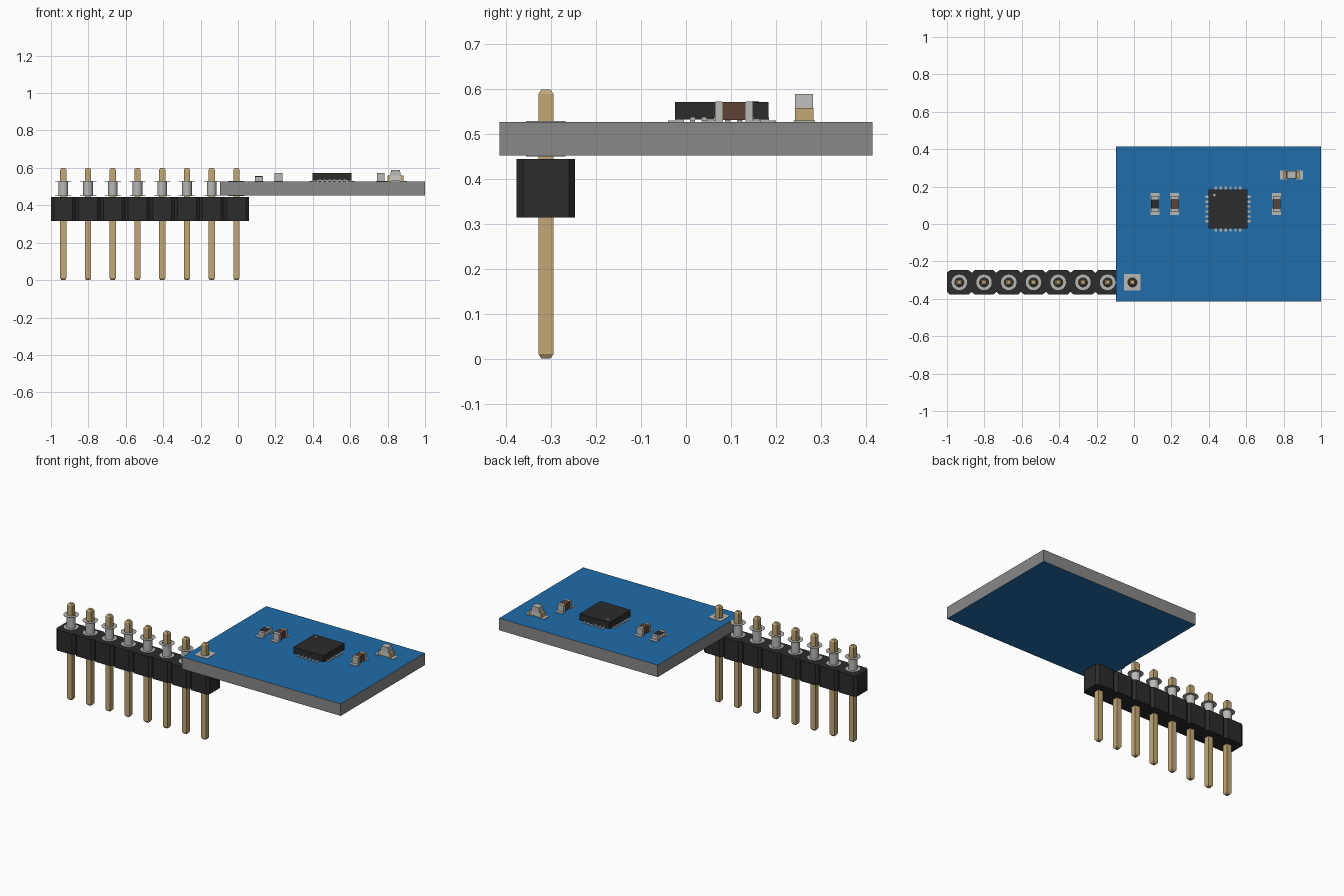
import bpy, bmesh, math
from mathutils import Matrix

if "Cube" in bpy.data.objects:
    bpy.data.objects.remove(bpy.data.objects["Cube"])


def mat(name, r, g, b):
    m = bpy.data.materials.new(name)
    m.diffuse_color = (r, g, b, 1)
    m.use_nodes = True
    m.node_tree.nodes["Principled BSDF"].inputs["Base Color"].default_value = m.diffuse_color
    return m


BLUE = mat("blue solder mask", 0.014, 0.155, 0.40)
GREY = mat("grey board edge", 0.25, 0.25, 0.25)
BLACK = mat("black plastic", 0.025, 0.025, 0.025)
GOLD = mat("gold pin", 0.54, 0.39, 0.18)
TIN = mat("tin metal", 0.48, 0.48, 0.46)
BROWN = mat("brown ceramic", 0.11, 0.055, 0.035)
WHITE = mat("pale ceramic", 0.60, 0.60, 0.58)


def finish(bm, name, *mats):
    bmesh.ops.recalc_face_normals(bm, faces=bm.faces)
    me = bpy.data.meshes.new(name)
    bm.to_mesh(me)
    bm.free()
    for m in mats:
        me.materials.append(m)
    ob = bpy.data.objects.new(name, me)
    bpy.context.collection.objects.link(ob)
    return ob


def add_box(bm, x0, x1, y0, y1, z0, z1):
    mx = Matrix.Translation(((x0 + x1) / 2, (y0 + y1) / 2, (z0 + z1) / 2))
    mx = mx @ Matrix.Diagonal((x1 - x0, y1 - y0, z1 - z0, 1))
    return bmesh.ops.create_cube(bm, size=1, matrix=mx)["verts"]


def boxes(name, m, *dims):
    bm = bmesh.new()
    for d in dims:
        add_box(bm, *d)
    return finish(bm, name, m)


def smooth(ob):
    bpy.ops.object.select_all(action='DESELECT')
    ob.select_set(True)
    bpy.context.view_layer.objects.active = ob
    bpy.ops.object.shade_smooth_by_angle(angle=math.radians(35))


PITCH, X0, PY = 0.1322, -0.934, -0.312
PINS = [X0 + i * PITCH for i in range(8)]
ZB, ZT = 0.452, 0.527          # board bottom and top

# Circuit board: blue faces, grey edges, one drilled hole
board = boxes("circuit_board", BLUE, (-0.095, 1, -0.415, 0.415, ZB, ZT))
board.data.materials.append(GREY)
for p in board.data.polygons:
    p.material_index = 0 if abs(p.normal.z) > 0.5 else 1
bm = bmesh.new()
bmesh.ops.create_cone(bm, cap_ends=True, segments=24, radius1=0.0258, radius2=0.0258,
                      depth=0.3, matrix=Matrix.Translation((PINS[7], PY, 0.49)))
drill = finish(bm, "drill_cutter", GREY)
drill.hide_render = True
mod = board.modifiers.new("hole", 'BOOLEAN')
mod.object, mod.solver = drill, 'EXACT'
bpy.context.view_layer.objects.active = board
bpy.ops.object.modifier_apply(modifier="hole")
bpy.data.objects.remove(drill)

# Plated holes: hollow barrel with a thin flange at both ends
SEG = 24


def plated_hole(name, x, square):
    bm = bmesh.new()
    prof = [(0.0245, ZB - .002), (0.044, ZB - .002), (0.044, ZB), (0.026, ZB),
            (0.026, ZT), (0.044, ZT), (0.044, ZT + .002), (0.0245, ZT + .002)]
    rings = []
    for r, z in prof:
        ring = []
        for k in range(SEG):
            a = 2 * math.pi * k / SEG
            c, s = math.cos(a), math.sin(a)
            q = r / max(abs(c), abs(s)) if square and r > 0.04 else r
            ring.append(bm.verts.new((x + q * c, PY + q * s, z)))
        rings.append(ring)
    for a, b in zip(rings, rings[1:] + rings[:1]):
        for k in range(SEG):
            n = (k + 1) % SEG
            bm.faces.new((a[k], a[n], b[n], b[k]))
    smooth(finish(bm, name, TIN))


for i, x in enumerate(PINS):
    plated_hole(f"plated_hole_{i + 1}", x, i == 7)

# Header housing: one outline with notched corners between the pins, extruded
bm = bmesh.new()
H, W, CX, CY = PITCH / 2, 0.065, 0.016, 0.014
front = []
for x in PINS:
    front += [(x - H, -W + CY), (x - H + CX, -W), (x + H - CX, -W), (x + H, -W + CY)]
front = [p for j, p in enumerate(front) if j == 0 or j % 4]   # share notch points
outline = front + [(x, -y) for x, y in reversed(front)]
f = bm.faces.new([bm.verts.new((x, PY + y, 0.315)) for x, y in outline])
top = bmesh.ops.extrude_face_region(bm, geom=[f])["geom"]
bmesh.ops.translate(bm, vec=(0, 0, 0.13), verts=[v for v in top if isinstance(v, bmesh.types.BMVert)])
finish(bm, "header_housing", BLACK)

# Square pins with tapered tips
for i, x in enumerate(PINS):
    bm = bmesh.new()
    rings = []
    for r, z in ((0.010, 0), (0.0165, 0.01), (0.0165, 0.59), (0.010, 0.6)):
        rings.append([bm.verts.new((x + sx * r, PY + sy * r, z))
                      for sx, sy in ((-1, -1), (1, -1), (1, 1), (-1, 1))])
    for a, b in zip(rings, rings[1:]):
        for k in range(4):
            bm.faces.new((a[k], a[(k + 1) % 4], b[(k + 1) % 4], b[k]))
    bm.faces.new(rings[0])
    bm.faces.new(rings[-1])
    finish(bm, f"header_pin_{i + 1}", GOLD)

# Chip with leads on four sides
CHX, CHY, HC = 0.503, 0.08, 0.104
boxes("chip_body", BLACK, (CHX - HC, CHX + HC, CHY - HC, CHY + HC, 0.533, 0.572))
leads = []
for k in range(6):
    t = (k - 2.5) * 0.0262
    for s in (-1, 1):
        a, b = sorted((s * (HC - 0.02), s * (HC + 0.016)))
        leads.append((CHX + a, CHX + b, CHY + t - .006, CHY + t + .006, ZT, ZT + .003))
        leads.append((CHX + t - .006, CHX + t + .006, CHY + a, CHY + b, ZT, ZT + .003))
        a, b = sorted((s * (HC - 0.02), s * (HC + 0.001)))
        leads.append((CHX + a, CHX + b, CHY + t - .005, CHY + t + .005, ZT + .003, 0.537))
        leads.append((CHX + t - .005, CHX + t + .005, CHY + a, CHY + b, ZT + .003, 0.537))
boxes("chip_leads", TIN, *leads)
bm = bmesh.new()
bmesh.ops.create_cone(bm, cap_ends=True, segments=16, radius1=0.007, radius2=0.007,
                      depth=0.002, matrix=Matrix.Translation((0.43, 0.155, 0.5725)))
finish(bm, "chip_corner_dot", TIN)


# Two-terminal parts lying along y: pads, end caps and body
def two_terminal(name, x, top, m):
    y, w = 0.107, 0.021
    pads, caps = [], []
    for s in (-1, 1):
        a, b = sorted((y + s * 0.025, y + s * 0.060))
        pads.append((x - .024, x + .024, a, b, ZT, ZT + .003))
        a, b = sorted((y + s * 0.026, y + s * 0.042))
        caps.append((x - w, x + w, a, b, ZT + .004, top))
    boxes(name + "_pads", TIN, *pads)
    boxes(name + "_end_caps", TIN, *caps)
    boxes(name + "_body", m, (x - w + .001, x + w - .001, y - .026, y + .026, ZT + .005, top - .001))


two_terminal("resistor", 0.112, 0.555, WHITE)
boxes("resistor_coating", BLACK, (0.092, 0.132, 0.082, 0.132, 0.5535, 0.556))
two_terminal("capacitor_left", 0.217, 0.573, BROWN)
two_terminal("capacitor_right", 0.763, 0.573, BROWN)

# Indicator light: pads, base, gold terminals and tapered lens
LX, LY = 0.842, 0.263
pads, terms = [], []
for s in (-1, 1):
    a, b = sorted((LX + s * 0.025, LX + s * 0.062))
    pads.append((a, b, LY - .024, LY + .024, ZT, ZT + .003))
    a, b = sorted((LX + s * 0.028, LX + s * 0.042))
    terms.append((a, b, LY - .0205, LY + .0205, ZT + .004, 0.558))
boxes("light_pads", TIN, *pads)
boxes("light_terminals", GOLD, *terms)
boxes("light_base", WHITE, (LX - .028, LX + .028, LY - .02, LY + .02, ZT + .004, 0.558))
lens = boxes("light_lens", TIN, (LX - .028, LX + .028, LY - .02, LY + .02, 0.558, 0.59))
for v in lens.data.vertices:
    if v.co.z > 0.58:
        v.co.x = LX + (v.co.x - LX) * 0.85
